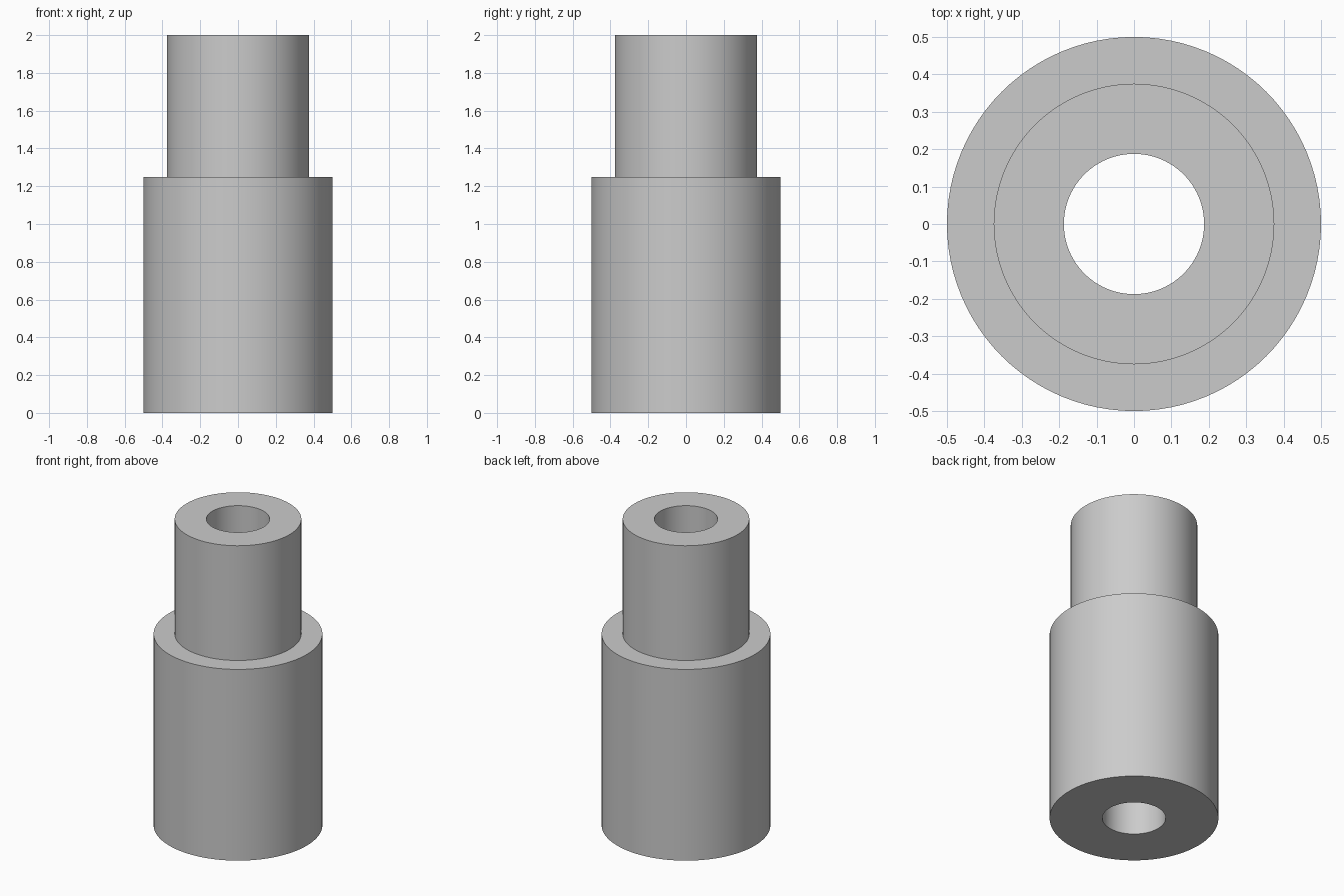
import bpy
import bmesh
import math

cube = bpy.data.objects.get("Cube")
if cube:
    bpy.data.objects.remove(cube, do_unlink=True)

SEGMENTS = 96

# Plain grey material
grey = bpy.data.materials.new("light_grey")
grey.use_nodes = True
colour = (0.6, 0.6, 0.6, 1)
grey.diffuse_color = colour
grey.node_tree.nodes["Principled BSDF"].inputs["Base Color"].default_value = colour

# Closed cross-section (radius, height): wide body, shoulder, neck, through bore
profile = [(0.1875, 0), (0.5, 0), (0.5, 1.25), (0.375, 1.25), (0.375, 2), (0.1875, 2)]

# Revolve the section into rings of quads
bm = bmesh.new()
rings = []
for radius, height in profile:
    angles = [math.tau * i / SEGMENTS for i in range(SEGMENTS)]
    rings.append([bm.verts.new((radius * math.cos(a), radius * math.sin(a), height))
                  for a in angles])
for k, lower in enumerate(rings):
    upper = rings[(k + 1) % len(rings)]
    for i in range(SEGMENTS):
        j = (i + 1) % SEGMENTS
        bm.faces.new((lower[i], lower[j], upper[j], upper[i]))
bmesh.ops.recalc_face_normals(bm, faces=bm.faces)

mesh = bpy.data.meshes.new("stepped_sleeve")
bm.to_mesh(mesh)
bm.free()
mesh.materials.append(grey)

sleeve = bpy.data.objects.new("stepped_sleeve", mesh)
bpy.context.collection.objects.link(sleeve)

# Smooth walls with crisp rims
bpy.ops.object.select_all(action="DESELECT")
sleeve.select_set(True)
bpy.context.view_layer.objects.active = sleeve
bpy.ops.object.shade_smooth_by_angle(angle=math.radians(30))
